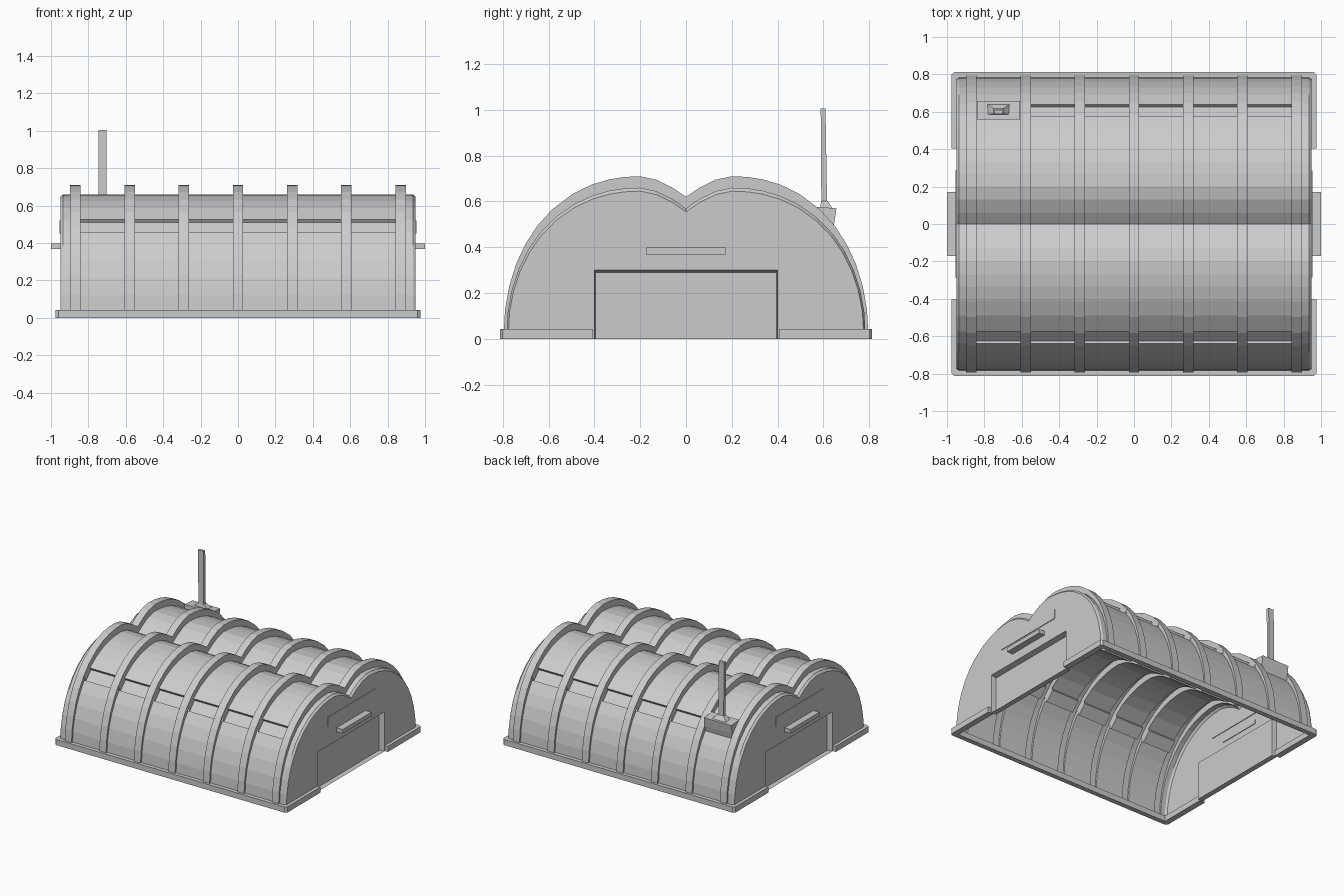
import bpy, bmesh

if "Cube" in bpy.data.objects:
    bpy.data.objects.remove(bpy.data.objects["Cube"])

grey = bpy.data.materials.new("light grey")
grey.diffuse_color = (0.6, 0.6, 0.6, 1)
grey.use_nodes = True
grey.node_tree.nodes["Principled BSDF"].inputs["Base Color"].default_value = grey.diffuse_color


def finish(name, bm):
    bmesh.ops.remove_doubles(bm, verts=bm.verts, dist=0.0005)
    bmesh.ops.recalc_face_normals(bm, faces=bm.faces)
    me = bpy.data.meshes.new(name)
    bm.to_mesh(me)
    bm.free()
    me.materials.append(grey)
    ob = bpy.data.objects.new(name, me)
    bpy.context.collection.objects.link(ob)
    return ob


def face(bm, pts):
    bm.faces.new([bm.verts.new(p) for p in pts])


def loft(name, low, high):
    """Solid between two matching outlines."""
    bm = bmesh.new()
    face(bm, low)
    face(bm, high)
    for i in range(len(low)):
        k = (i + 1) % len(low)
        face(bm, [low[i], low[k], high[k], high[i]])
    return finish(name, bm)


def rect(x0, x1, y0, y1, z):
    return [(x0, y0, z), (x1, y0, z), (x1, y1, z), (x0, y1, z)]


# ---- twin-lobed arch section at several levels: (half width, top height)
LEVELS = {"shell": (.585, .66), "rib": (.597, .71),
          "edge": (.577, .645), "window": (.565, .637)}
half = [.06, .13, .2, .27, .335, .41, .49, .575, .64, .69, .73, .76, .778, .785]
ys = [-y for y in reversed(half)] + [0] + half


def point(x, y, level):
    ry, top = LEVELS[level]
    a, s = abs(y), (1 if y >= 0 else -1)
    if a <= .2:
        return (x, y, top - .09 * ((.2 - a) / .2) ** 1.7)
    u = min(1, (a - .2) / .585)
    return (x, s * (.2 + ry * u), top * max(0, 1 - u ** 2.15) ** .465)


# stations along the length: plain ends, seven ribs, six window bays
ribs = [-.87 + .29 * i for i in range(7)]
xs = [-.935]
for r in ribs:
    xs += [r - .028, r + .028]
xs.append(.935)
nx, ny = len(xs) - 1, len(ys) - 1


def cell(i, j):
    if i % 2 == 1:
        return "rib"
    mid = (ys[j] + ys[j + 1]) / 2
    if 2 <= i <= nx - 2 and .575 < abs(mid) < .64 and not (i == 2 and mid > 0):
        return "window"
    return "shell"


# ---- roof shell with hollow ribs and sunken windows
bm = bmesh.new()
for i in range(nx):
    for j in range(ny):
        c = cell(i, j)
        x0, x1, y0, y1 = xs[i], xs[i + 1], ys[j], ys[j + 1]
        face(bm, [point(x0, y0, c), point(x1, y0, c), point(x1, y1, c), point(x0, y1, c)])
        if i + 1 < nx and cell(i + 1, j) != c:
            d = cell(i + 1, j)
            face(bm, [point(x1, y0, c), point(x1, y0, d), point(x1, y1, d), point(x1, y1, c)])
        if j + 1 < ny and cell(i, j + 1) != c:
            d = cell(i, j + 1)
            face(bm, [point(x0, y1, c), point(x1, y1, c), point(x1, y1, d), point(x0, y1, d)])

# bevelled rims, end walls and recessed doors
for s in (-1, 1):
    a, b, d = s * .935, s * .95, s * .91
    for y0, y1 in zip(ys, ys[1:]):
        face(bm, [point(a, y0, "shell"), point(a, y1, "shell"),
                  point(b, y1, "edge"), point(b, y0, "edge")])
    outer = [(b, .4, 0), (b, .4, .3), (b, -.4, .3), (b, -.4, 0)]
    inner = [(d, .395, 0), (d, .395, .29), (d, -.395, .29), (d, -.395, 0)]
    face(bm, [point(b, y, "edge") for y in ys] + outer)
    face(bm, inner)
    for k in range(4):
        m = (k + 1) % 4
        face(bm, [outer[k], outer[m], inner[m], inner[k]])
finish("hangar_shell", bm)

# ---- sign plate and canopy on both ends
for s, end in ((-1, "left"), (1, "right")):
    xa, xb = sorted((s * .945, s * .955))
    loft(end + "_sign_plate", rect(xa, xb, -.285, .285, .45), rect(xa, xb, -.285, .285, .52))
    xa, xb = sorted((s * .945, s * 1.0))
    loft(end + "_door_canopy", rect(xa, xb, -.172, .172, .367), rect(xa, xb, -.172, .172, .398))

# ---- base trim, broken at the doors
for s, side in ((1, "front"), (-1, "back")):
    right = [(.96, -.812), (.975, -.8), (.975, -.405), (.93, -.405), (.93, -.775)]
    outline = right + [(-x, y) for x, y in reversed(right)]
    loft(side + "_base_trim", [(x, s * y, 0) for x, y in outline],
         [(x, s * y, .043) for x, y in outline])

# ---- chimney housing, collar and flue
side = [(.56, .577), (.657, .57), (.647, .505), (.635, .45), (.56, .5)]
loft("chimney_housing", [(-.84, y, z) for y, z in side], [(-.61, y, z) for y, z in side])
loft("chimney_collar", rect(-.785, -.665, .585, .64, .57), rect(-.75, -.698, .59, .618, .602))
loft("chimney_flue", rect(-.747, -.702, .591, .616, .58), rect(-.747, -.702, .588, .609, 1.005))
